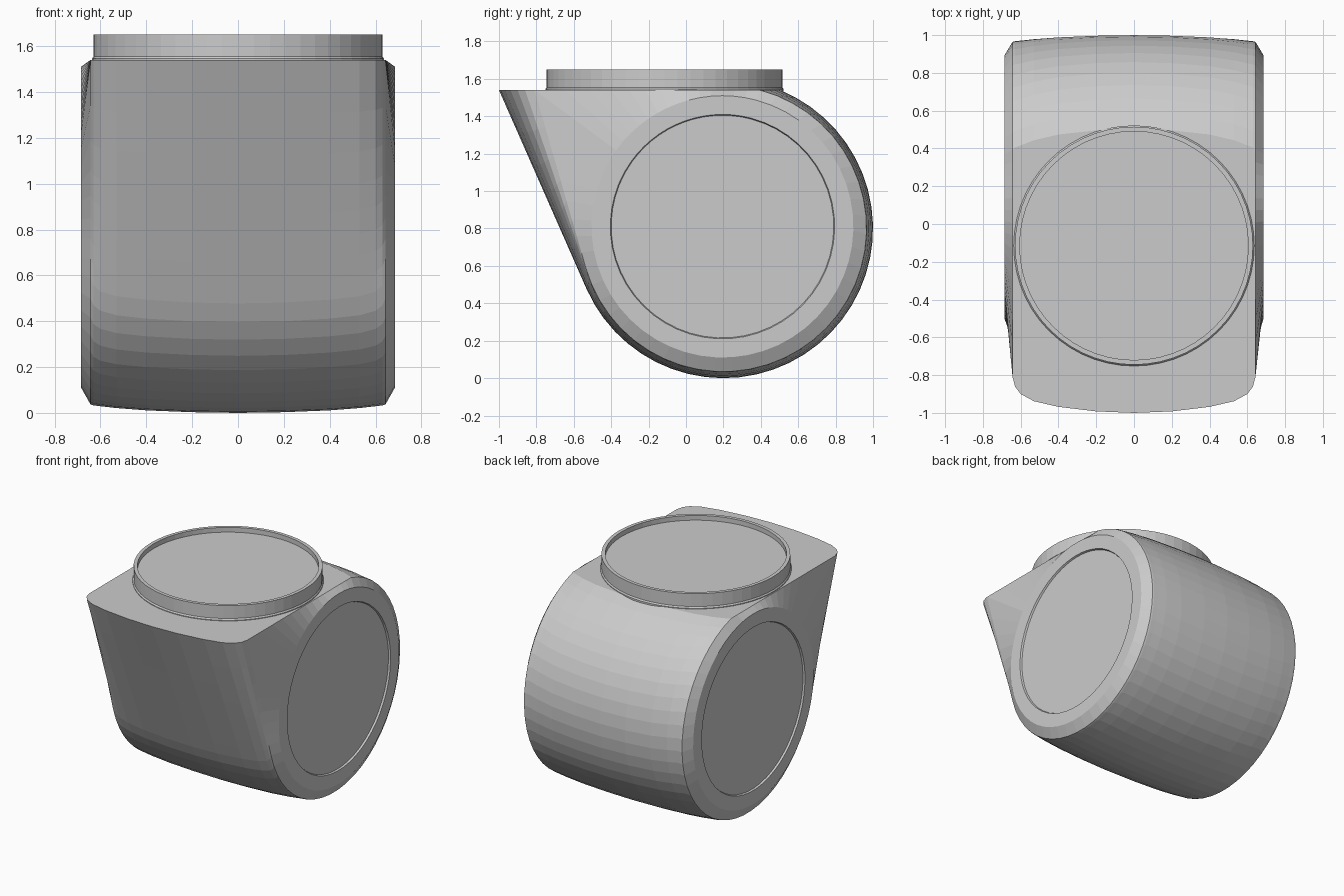
import bpy, bmesh, math

if "Cube" in bpy.data.objects:
    bpy.data.objects.remove(bpy.data.objects["Cube"])

CY, CZ, TOP = 0.20, 0.80, 1.54   # drum axis and height of the flat top

grey = bpy.data.materials.new("light grey")
grey.diffuse_color = (0.6, 0.6, 0.6, 1)
grey.use_nodes = True
grey.node_tree.nodes["Principled BSDF"].inputs["Base Color"].default_value = grey.diffuse_color


def finish(bm, name):
    bmesh.ops.recalc_face_normals(bm, faces=bm.faces[:])
    me = bpy.data.meshes.new(name)
    bm.to_mesh(me)
    bm.free()
    me.materials.append(grey)
    ob = bpy.data.objects.new(name, me)
    bpy.context.collection.objects.link(ob)
    return ob


def loft(name, rings):
    bm = bmesh.new()
    loops = [[bm.verts.new(p) for p in ring] for ring in rings]
    n = len(loops[0])
    for a, b in zip(loops, loops[1:]):
        for i in range(n):
            j = (i + 1) % n
            bm.faces.new((a[i], a[j], b[j], b[i]))
    bm.faces.new(loops[0])
    bm.faces.new(loops[-1])
    return finish(bm, name)


def span(a, b, n):
    return [a + (b - a) * i / n for i in range(n)]


def section(r, tip):
    """Teardrop section: flat top, straight sloping front, round drum."""
    h = TOP - CZ
    start = math.asin(h / r)
    tip_a = math.atan2(h, tip - CY)
    tangent = tip_a + math.acos(r / math.hypot(tip - CY, h))
    pts = [(a, h / math.sin(a)) for a in span(start, tip_a, 14)]
    pts += [(a, r / math.cos(a - tangent)) for a in span(tip_a, tangent, 8)]
    pts += [(a, r) for a in span(tangent, start + 2 * math.pi, 34)]
    return pts


def teardrop(x, r, tip):
    return [(x, CY + d * math.cos(a), CZ + d * math.sin(a)) for a, d in section(r, tip)]


def side_circle(x, r):
    return [(x, 0.195 + r * math.cos(a), 0.81 + r * math.sin(a)) for a, _ in section(0.765, -0.83)]


# Body: bulging teardrop drum with chamfered sides and shallow round side recesses
half = [(0.2, 0.797, -0.992), (0.4, 0.789, -0.968), (0.53, 0.779, -0.938),
        (0.60, 0.771, -0.90), (0.63, 0.768, -0.86), (0.643, 0.765, -0.81)]
sides = [(0.685, 0.70), (0.685, 0.60), (0.672, 0.595)]
right = [teardrop(*s) for s in half] + [side_circle(*s) for s in sides]
left = [[(-x, y, z) for x, y, z in ring] for ring in reversed(right)]
loft("jar_body", left + [teardrop(0, 0.80, -1.0)] + right)

# Neck: short round collar with a shallow recessed lid
neck = [(0.637, 1.48), (0.637, 1.545), (0.63, 1.555), (0.63, 1.65),
        (0.605, 1.65), (0.605, 1.615)]
loft("jar_neck", [[(r * math.cos(2 * math.pi * i / 56), -0.115 + r * math.sin(2 * math.pi * i / 56), z)
                   for i in range(56)] for r, z in neck])
